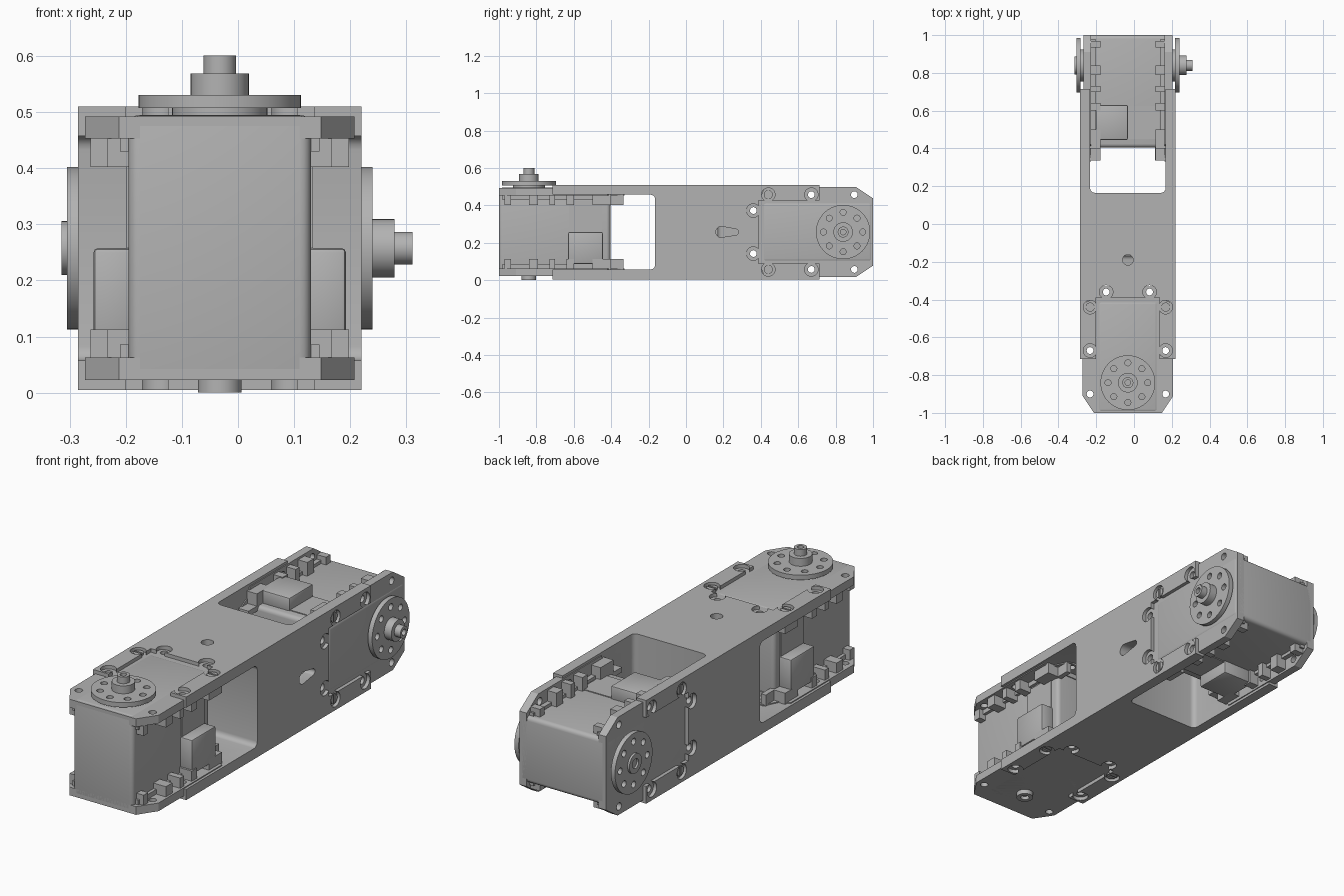
import bpy, bmesh
from math import sin, cos, pi
from mathutils import Matrix, Vector

if "Cube" in bpy.data.objects:
    bpy.data.objects.remove(bpy.data.objects["Cube"])

grey = bpy.data.materials.new("plain grey")
grey.use_nodes = True
grey.diffuse_color = (0.45, 0.45, 0.45, 1)
grey.node_tree.nodes["Principled BSDF"].inputs["Base Color"].default_value = (0.45, 0.45, 0.45, 1)

# Both ends share one local layout; the back end is turned so its top faces +x
CENTRE = Matrix.Translation((-0.0325, 0, 0.2575))
TURN = Matrix(((0, 0, 1), (0, -1, 0), (1, 0, 0))).to_4x4()
ENDS = {"front": CENTRE, "back": CENTRE @ TURN}
AXIS_Y = -0.84


def prism(outline, z0, z1):
    """Mesh from a flat outline pulled from z0 to z1."""
    bm = bmesh.new()
    face = bm.faces.new([bm.verts.new((x, y, z0)) for x, y in outline])
    new = bmesh.ops.extrude_face_region(bm, geom=[face])["geom"]
    bmesh.ops.translate(bm, verts=[v for v in new if isinstance(v, bmesh.types.BMVert)],
                        vec=(0, 0, z1 - z0))
    bmesh.ops.recalc_face_normals(bm, faces=bm.faces)
    mesh = bpy.data.meshes.new("part")
    bm.to_mesh(mesh)
    bm.free()
    return mesh


def box(x0, x1, y0, y1, z0, z1):
    return prism([(x0, y0), (x1, y0), (x1, y1), (x0, y1)], z0, z1)


def arc(x, y, r, start=0, turn=2 * pi, n=32):
    return [(x + r * cos(start + turn * i / n), y + r * sin(start + turn * i / n)) for i in range(n)]


def disc(x, y, r, z0, z1, n=32):
    return prism(arc(x, y, r, n=n), z0, z1)


def shape(mesh, cutters=(), bevel=0, segments=3):
    """Bake a bevel and a list of cuts into a mesh."""
    obj = bpy.data.objects.new("working", mesh)
    bpy.context.collection.objects.link(obj)
    if bevel:
        mod = obj.modifiers.new("round", "BEVEL")
        mod.width, mod.segments = bevel, segments
    helpers = []
    for cut in cutters:
        helper = bpy.data.objects.new("cutter", cut)
        helper.hide_render = True
        bpy.context.collection.objects.link(helper)
        mod = obj.modifiers.new("cut", "BOOLEAN")
        mod.object, mod.operation, mod.solver = helper, "DIFFERENCE", "EXACT"
        helpers.append(helper)
    graph = bpy.context.evaluated_depsgraph_get()
    graph.update()
    result = bpy.data.meshes.new_from_object(obj.evaluated_get(graph))
    for o in helpers + [obj]:
        bpy.data.objects.remove(o)
    return result


parts = []


def place(name, mesh, ends=("front", "back")):
    mesh.materials.clear()
    mesh.materials.append(grey)
    for end in ends:
        obj = bpy.data.objects.new(end + "_" + name, mesh.copy())
        bpy.context.collection.objects.link(obj)
        obj.matrix_world = ENDS[end]
        parts.append(obj)


# Mounting points, mirrored left and right
through = [(s * x, y) for s in (-1, 1) for x, y in ((0.2, -0.9), (0.2, -0.67), (0.115, -0.36))]
screws = [(s * 0.2, -0.44) for s in (-1, 1)]

# Frame: half of the link, with side window, motor slot and screw pockets
holes = {"front": arc(0, -0.19, 0.028),
         "back": arc(0, -0.19, 0.03, 0, pi, 16) + arc(0, -0.265, 0.016, pi, pi, 16)}
for end, outline in holes.items():
    window = shape(box(-0.5, 0.5, -1.5, -0.165, -0.2, 0.2), bevel=0.025, segments=4)
    cuts = [window, box(-0.168, 0.168, -1.2, -0.388, -0.4, 0.4)]
    cuts += [disc(x, y, 0.036, -0.4, 0.4) for x, y in through + screws if y > -0.8]
    cuts.append(prism(outline, 0.19, 0.3))
    place("frame", shape(box(-0.2525, 0.2525, -0.715, 0, -0.2525, 0.2525), cuts), [end])

# Motor case
place("motor_case", shape(box(-0.1625, 0.1625, -1, -0.405, -0.235, 0.2375), bevel=0.02, segments=4))

# Flanges, ribs, teeth and screws above and below
half = [(0.155, -0.33), (0.19, -0.4), (0.24, -0.42), (0.24, -0.91), (0.18, -1)]
outline = half + [(-x, y) for x, y in reversed(half)]
teeth = [(-0.97, -0.935, 0.2), (-0.84, -0.79, 0.23), (-0.73, -0.7, 0.23),
         (-0.64, -0.6, 0.23), (-0.5, -0.4, 0.225)]
for level, s in (("upper", 1), ("lower", -1)):
    def span(a, b):
        return sorted((s * a, s * b))
    low, high = span(0.195, 0.235)
    place(level + "_flange", shape(prism(outline, low, high),
                                   [disc(x, y, 0.018, -0.4, 0.4, 20) for x, y in through]))
    low, high = span(0.172, 0.2)
    place(level + "_rib", box(-0.178, 0.178, -0.98, -0.4, low, high))
    low, high = span(0.145, 0.2)
    for side, m in (("left", 1), ("right", -1)):
        for i, (y0, y1, x) in enumerate(teeth):
            x0, x1 = sorted((m * 0.15, m * x))
            place(f"{level}_{side}_tooth_{i + 1}", box(x0, x1, y0, y1, low, high))
        # rear lug beside the rear mounting hole
        x0, x1 = sorted((m * 0.14, m * 0.165))
        place(f"{level}_{side}_lug", box(x0, x1, -0.42, -0.335, low, high))
        x, y = m * 0.2, -0.44
        a, b = span(0.23, 0.246)
        slot = span(0.241, 0.26)
        place(f"{level}_{side}_screw", shape(disc(x, y, 0.024, a, b, 24),
                                             [box(x - 0.03, x + 0.03, y - 0.005, y + 0.005, *slot)]))

# Cable connectors on both sides of the motor
for side, m in (("left", 1), ("right", -1)):
    x0, x1 = sorted((m * 0.15, m * 0.225))
    place(side + "_connector", shape(box(x0, x1, -0.63, -0.445, -0.17, 0), bevel=0.008, segments=2))
    x0, x1 = sorted((m * 0.15, m * 0.1665))
    place(side + "_cover", box(x0, x1, -0.625, -0.45, 0, 0.165))


def horn_holes(z0, z1):
    return [disc(x, AXIS_Y + y, 0.016, z0, z1, 16) for x, y in arc(0, 0, 0.105, n=8)]


# Output horn with hub and shaft
place("horn_spacer", disc(0, AXIS_Y, 0.085, 0.23, 0.252, 40))
place("horn_disc", shape(disc(0, AXIS_Y, 0.145, 0.2495, 0.2725, 56), horn_holes(0.2, 0.3)))
place("horn_hub", disc(0, AXIS_Y, 0.052, 0.26, 0.311))
place("horn_shaft", shape(disc(0, AXIS_Y, 0.029, 0.3, 0.3435),
                          [disc(0, AXIS_Y, 0.015, 0.318, 0.4, 20)]))

# Rear bearing: a small boss at the front end, a full idler disc at the back end
place("bearing_boss", shape(disc(0, AXIS_Y, 0.039, -0.2575, -0.22),
                            [disc(0, AXIS_Y, 0.02, -0.4, -0.24, 20)]), ["front"])
place("idler_disc", shape(disc(0, AXIS_Y, 0.145, -0.2725, -0.2505, 56),
                          horn_holes(-0.3, -0.24)), ["back"])
place("idler_spacer", disc(0, AXIS_Y, 0.085, -0.2525, -0.22, 40), ["back"])
place("idler_hub", shape(disc(0, AXIS_Y, 0.048, -0.2825, -0.26),
                         [disc(0, AXIS_Y, 0.024, -0.4, -0.268, 20)]), ["back"])

# Smooth the round surfaces and keep corners sharp
bpy.ops.object.select_all(action="DESELECT")
for obj in parts:
    obj.select_set(True)
bpy.context.view_layer.objects.active = parts[0]
bpy.ops.object.shade_smooth_by_angle(angle=pi / 6)
